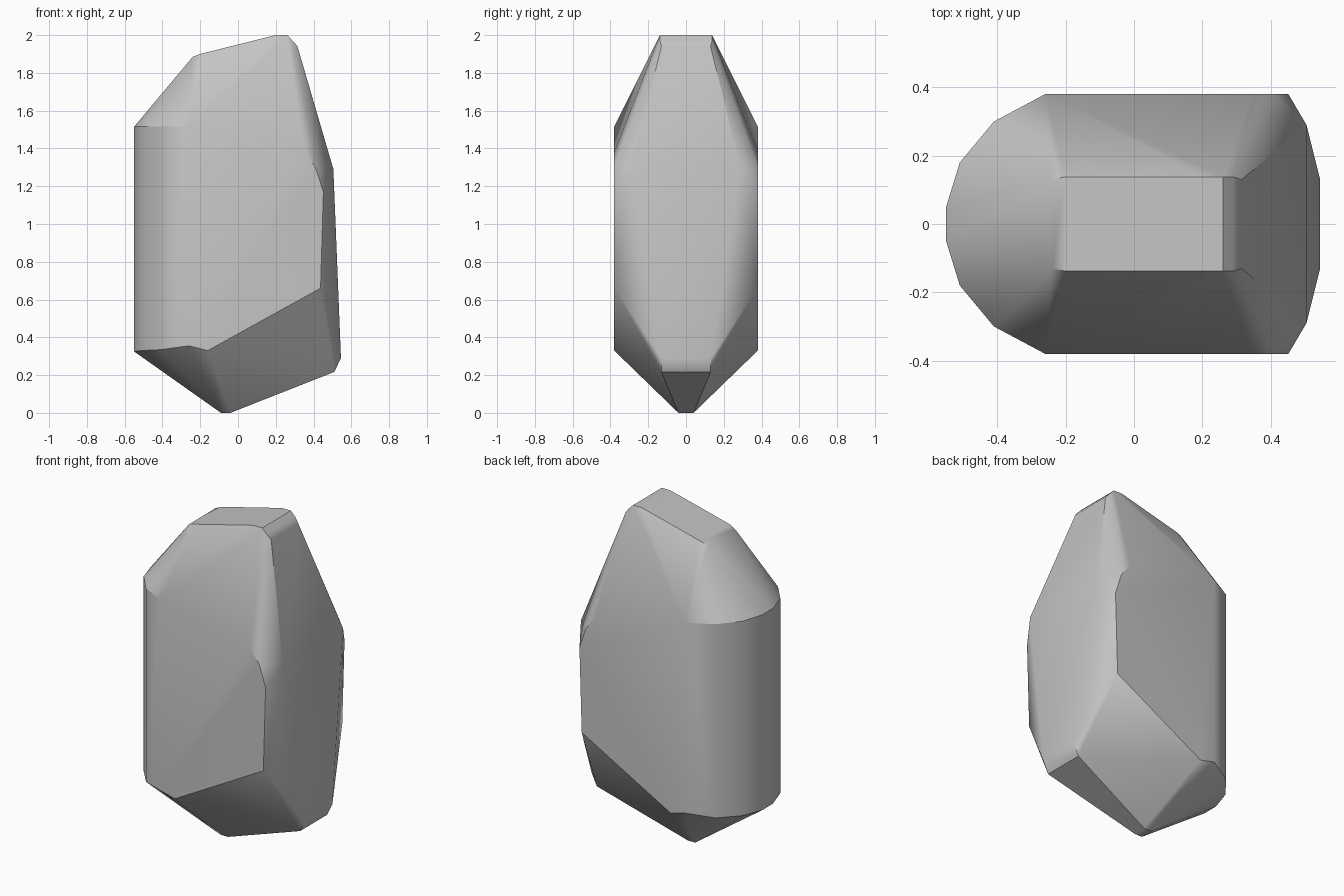
import bpy, bmesh, math

cube = bpy.data.objects.get("Cube")
if cube:
    bpy.data.objects.remove(cube, do_unlink=True)

# Stone colour
stone = bpy.data.materials.new("stone grey")
stone.use_nodes = True
grey = (0.55, 0.55, 0.55, 1)
stone.diffuse_color = grey
stone.node_tree.nodes["Principled BSDF"].inputs["Base Color"].default_value = grey

# Half outline of the rounded end: x, y, bottom z, top z
rounded_end = [(-0.55, 0.05, 0.325, 1.515), (-0.51, 0.18, 0.33, 1.515),
               (-0.41, 0.30, 0.335, 1.515), (-0.26, 0.38, 0.355, 1.515)]
# Slanted cap on top
cap = [(-0.24, 0.13, 1.885), (-0.2, 0.138, 1.9), (0.2, 0.138, 2.0),
       (0.26, 0.138, 2.0), (0.29, 0.138, 1.97), (0.315, 0.13, 1.94)]
# Corners of the broad flat side
flat_side = [(0.35, 0.38, 1.38), (0.41, 0.38, 1.30), (0.452, 0.38, 1.17),
             (0.437, 0.38, 0.66), (-0.16, 0.38, 0.33)]
# Chipped narrow end and its lower lip
narrow_end = [(0.505, 0.29, 1.29), (0.545, 0.13, 0.29), (0.51, 0.13, 0.217)]
# Blunt foot
foot = [(-0.09, 0.04, 0.0), (-0.04, 0.04, 0.0)]

half = cap + flat_side + narrow_end + foot
for x, y, low, high in rounded_end:
    half += [(x, y, low), (x, y, high)]

# Wrap both mirrored halves in one faceted skin
bm = bmesh.new()
for x, y, z in half:
    for side in (-1, 1):
        bm.verts.new((x, y * side, z))
hull = bmesh.ops.convex_hull(bm, input=bm.verts)
loose = [v for v in bm.verts if not v.link_faces]
bmesh.ops.delete(bm, geom=loose, context='VERTS')
bmesh.ops.dissolve_limit(bm, angle_limit=math.radians(1), verts=bm.verts, edges=bm.edges)
bmesh.ops.recalc_face_normals(bm, faces=bm.faces)

mesh = bpy.data.meshes.new("boulder")
bm.to_mesh(mesh)
bm.free()
mesh.materials.append(stone)
boulder = bpy.data.objects.new("boulder", mesh)
bpy.context.collection.objects.link(boulder)

# Soft shading on shallow facets, crisp main edges
bpy.ops.object.select_all(action='DESELECT')
boulder.select_set(True)
bpy.context.view_layer.objects.active = boulder
bpy.ops.object.shade_smooth_by_angle(angle=math.radians(30))
weighted = boulder.modifiers.new("weighted normals", 'WEIGHTED_NORMAL')
weighted.keep_sharp = True
